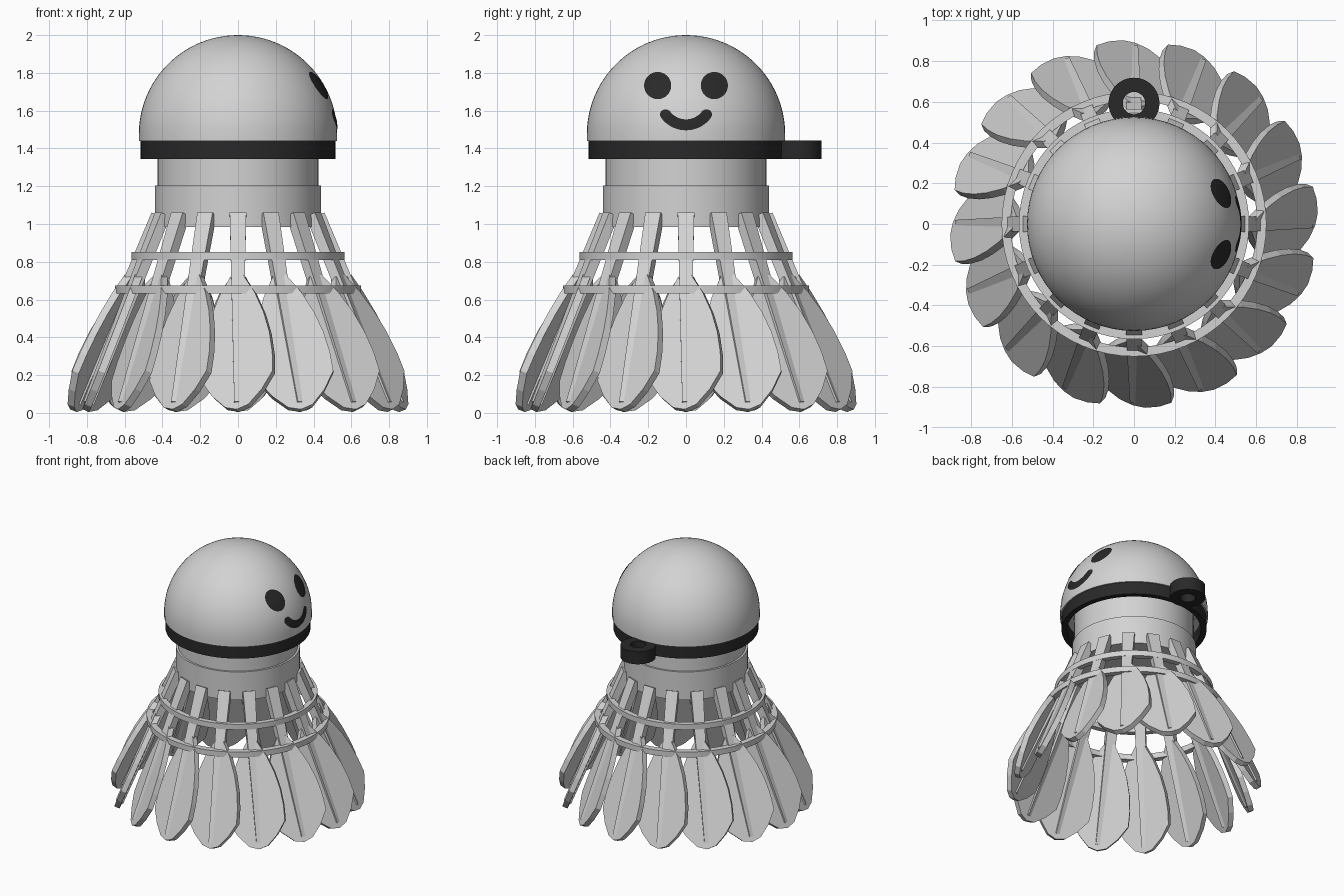
import bpy, bmesh, math
from mathutils import Vector

cube = bpy.data.objects.get("Cube")
if cube:
    bpy.data.objects.remove(cube)


def material(name, value):
    m = bpy.data.materials.new(name)
    m.use_nodes = True
    colour = (value, value, value, 1)
    m.diffuse_color = colour
    m.node_tree.nodes["Principled BSDF"].inputs["Base Color"].default_value = colour
    return m


WHITE = material("soft white", 0.65)
BLACK = material("black", 0.022)


def finish(name, bm, mat, smooth=True):
    bmesh.ops.recalc_face_normals(bm, faces=bm.faces)
    mesh = bpy.data.meshes.new(name)
    bm.to_mesh(mesh)
    bm.free()
    obj = bpy.data.objects.new(name, mesh)
    bpy.context.collection.objects.link(obj)
    mesh.materials.append(mat)
    if smooth:
        bpy.ops.object.select_all(action='DESELECT')
        obj.select_set(True)
        bpy.context.view_layer.objects.active = obj
        bpy.ops.object.shade_smooth_by_angle(angle=math.radians(35))
    return obj


def lathe(name, profile, mat, closed=False, steps=64, centre=(0, 0, 0)):
    """Spin an (r, z) profile about a vertical axis."""
    bm = bmesh.new()
    verts = [bm.verts.new((r, 0, z)) for r, z in profile]
    pairs = list(zip(verts, verts[1:]))
    if closed:
        pairs.append((verts[-1], verts[0]))
    edges = [bm.edges.new(p) for p in pairs]
    bmesh.ops.spin(bm, geom=verts + edges, cent=(0, 0, 0), axis=(0, 0, 1),
                   angle=math.tau, steps=steps)
    bmesh.ops.remove_doubles(bm, verts=bm.verts, dist=1e-5)
    bmesh.ops.translate(bm, verts=bm.verts, vec=centre)
    return finish(name, bm, mat)


def ring(name, inner, outer, low, high, mat, **kw):
    return lathe(name, [(inner, low), (outer, low), (outer, high), (inner, high)],
                 mat, closed=True, **kw)


# Rounded cap, resting on the neck
R, CZ = 0.525, 1.475
arc = [(R * math.cos(a), CZ + R * math.sin(a))
       for a in (math.pi / 2 * i / 24 for i in range(24))]
lathe("dome", [(0, 1.44), (R, 1.44)] + arc + [(0, CZ + R)], WHITE)

# Neck and collar
lathe("neck", [(0, 1.2), (0.425, 1.2), (0.425, 1.45), (0, 1.45)], WHITE)
lathe("collar", [(0, 0.985), (0.44, 0.985), (0.44, 1.205), (0, 1.205)], WHITE)

# Black band with its hanging loop
ring("band", 0.475, 0.515, 1.345, 1.445, BLACK)
ring("hanging_loop", 0.055, 0.125, 1.345, 1.443, BLACK, steps=40, centre=(0, 0.593, 0))

# Hoops that tie the shafts together
ring("upper_hoop", 0.525, 0.565, 0.81, 0.853, WHITE)
ring("lower_hoop", 0.605, 0.65, 0.632, 0.675, WHITE)

# Shafts and blades share a sloping frame, repeated around the axis
COUNT = 16
TOP, END = Vector((0.432, 0, 1.05)), Vector((0.872, 0, 0.012))
DOWN = (END - TOP).normalized()
OUT = Vector((-DOWN.z, 0, DOWN.x))
SIDE = Vector((0, 1, 0))
if OUT.x < 0:
    OUT = -OUT


def along(z):
    return TOP + DOWN * ((TOP.z - z) / -DOWN.z)


def prism(bm, loop_a, loop_b):
    a = [bm.verts.new(p) for p in loop_a]
    b = [bm.verts.new(p) for p in loop_b]
    bm.faces.new(a)
    bm.faces.new(list(reversed(b)))
    for i in range(len(a)):
        j = (i + 1) % len(a)
        bm.faces.new((a[i], b[i], b[j], a[j]))


def repeat_around(bm):
    source = bm.verts[:] + bm.edges[:] + bm.faces[:]
    bmesh.ops.spin(bm, geom=source, cent=(0, 0, 0), axis=(0, 0, 1),
                   angle=math.tau * (COUNT - 1) / COUNT, steps=COUNT - 1,
                   use_duplicate=True)


# Tapered square shafts
def shaft_section(z, half, depth):
    return [along(z) + SIDE * (half * s) + OUT * (depth * t)
            for s, t in ((-1, -1), (1, -1), (1, 1), (-1, 1))]


bm = bmesh.new()
prism(bm, shaft_section(1.05, 0.044, 0.028), shaft_section(0.05, 0.02, 0.024))
repeat_around(bm)
finish("shafts", bm, WHITE, smooth=False)

# Pointed blades, each twisted about its shaft
TWIST = math.radians(20)
ACROSS = SIDE * math.cos(TWIST) + OUT * math.sin(TWIST)
NORMAL = OUT * math.cos(TWIST) - SIDE * math.sin(TWIST)
half = [(0.035, 0.72), (0.1, 0.62), (0.15, 0.51), (0.183, 0.4), (0.2, 0.29),
        (0.202, 0.19), (0.14, 0.1), (0.065, 0.03)]
outline = half + [(0, 0.012)] + [(-u, z) for u, z in reversed(half)]
bm = bmesh.new()
prism(bm, *[[along(z) + ACROSS * u + NORMAL * d for u, z in outline]
            for d in (0.02, -0.02)])
repeat_around(bm)
finish("blades", bm, WHITE, smooth=False)


# Face marks: thin patches laid on the dome, facing +x
def face_patch(name, rows):
    bm = bmesh.new()
    skin = R + 0.003
    grid = [[bm.verts.new((math.sqrt(skin ** 2 - y * y - (z - CZ) ** 2), y, z))
             for y, z in row] for row in rows]
    for r0, r1 in zip(grid, grid[1:]):
        for i in range(len(r0) - 1):
            bm.faces.new((r0[i], r0[i + 1], r1[i + 1], r1[i]))
    bmesh.ops.remove_doubles(bm, verts=bm.verts, dist=1e-5)
    bmesh.ops.dissolve_degenerate(bm, edges=bm.edges, dist=1e-5)
    return finish(name, bm, BLACK)


for name, y in (("left_eye", 0.15), ("right_eye", -0.15)):
    face_patch(name, [[(y + r * math.cos(a), 1.733 + r * math.sin(a))
                       for a in (math.tau * i / 32 for i in range(33))]
                      for r in (0.001, 0.024, 0.048, 0.072)])

# Smile: an arc whose width is rounded off at both ends
BEND, MID, W, SPAN = 0.135, 1.66, 0.029, 0.125
rows = []
for i in range(41):
    t = -math.cos(math.pi * i / 40)
    s = t * (SPAN + W)
    over = max(0, abs(s) - SPAN)
    w = max(0.0005, math.sqrt(max(0, W * W - over * over)))
    a = s / BEND
    rows.append([((BEND + w * k) * math.sin(a), MID - (BEND + w * k) * math.cos(a))
                 for k in (-1, -0.5, 0, 0.5, 1)])
face_patch("smile", rows)
